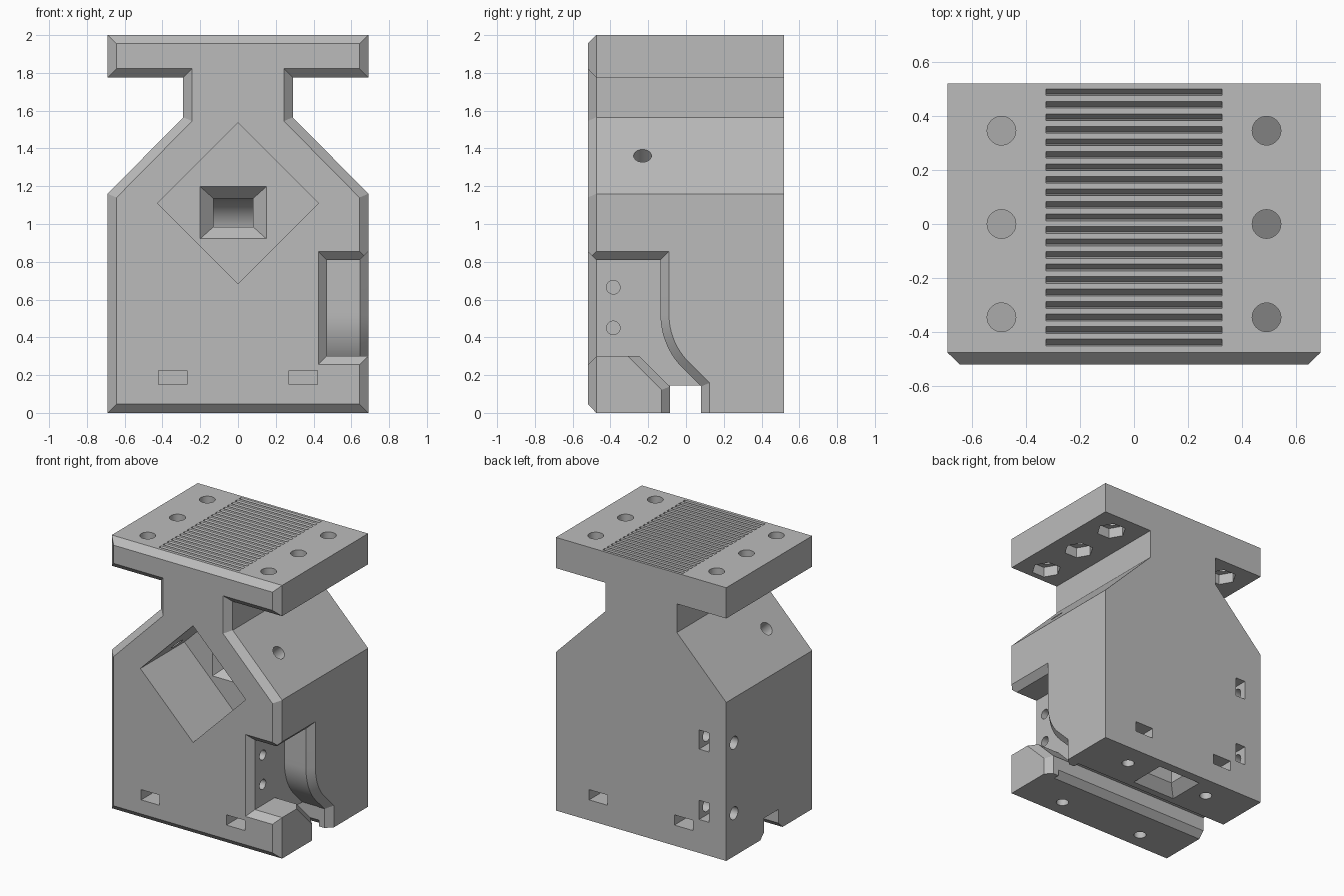
import bpy, bmesh, math
from mathutils import Vector

cube = bpy.data.objects.get("Cube")
if cube:
    bpy.data.objects.remove(cube, do_unlink=True)

grey = bpy.data.materials.new("plain_grey")
grey.use_nodes = True
grey.diffuse_color = (0.5, 0.5, 0.5, 1)
grey.node_tree.nodes["Principled BSDF"].inputs["Base Color"].default_value = (0.5, 0.5, 0.5, 1)


def lofts(name, solids):
    """One object holding several closed solids, each a list of matching rings."""
    bm = bmesh.new()
    for rings in solids:
        rows = [[bm.verts.new(p) for p in ring] for ring in rings]
        n = len(rows[0])
        for a, b in zip(rows, rows[1:]):
            for i in range(n):
                j = (i + 1) % n
                bm.faces.new((a[i], a[j], b[j], b[i]))
        bm.faces.new(rows[0][::-1])
        bm.faces.new(rows[-1])
    bmesh.ops.recalc_face_normals(bm, faces=bm.faces)
    mesh = bpy.data.meshes.new(name)
    bm.to_mesh(mesh)
    bm.free()
    mesh.materials.append(grey)
    obj = bpy.data.objects.new(name, mesh)
    bpy.context.scene.collection.objects.link(obj)
    return obj


def rod(start, end, r, n=32):
    start, end = Vector(start), Vector(end)
    turn = (end - start).to_track_quat('Z', 'Y')
    circle = [turn @ Vector((r * math.cos(k * math.tau / n), r * math.sin(k * math.tau / n), 0))
              for k in range(n)]
    return [[p + c for c in circle] for p in (start, end)]


def box(x0, x1, y0, y1, z0, z1):
    return [[(x0, y, z0), (x1, y, z0), (x1, y, z1), (x0, y, z1)] for y in (y0, y1)]


# Main body: outline with a chamfer round the front edge
def outline(half, y):
    return [(x, y, z) for x, z in half] + [(-x, y, z) for x, z in reversed(half)]


outer = [(.69, 0), (.69, 1.16), (.29, 1.565), (.29, 1.775), (.69, 1.775), (.69, 2)]
inner = [(.643, .047), (.643, 1.14), (.243, 1.545), (.243, 1.822), (.643, 1.822), (.643, 1.955)]
body = lofts("mount_body", [[outline(inner, -.52), outline(outer, -.475), outline(outer, .52)]])


def cut(name, *solids):
    cutter = lofts(name, solids)
    cutter.hide_render = True
    mod = body.modifiers.new(name, 'BOOLEAN')
    mod.operation = 'DIFFERENCE'
    mod.solver = 'EXACT'
    mod.object = cutter
    dg = bpy.context.evaluated_depsgraph_get()
    new = bpy.data.meshes.new_from_object(body.evaluated_get(dg))
    body.modifiers.clear()
    body.data = new
    bpy.data.objects.remove(cutter, do_unlink=True)


# Square pocket standing on its corner
cut("diamond_pocket", [[(.427, y, 1.11), (0, y, 1.537), (-.427, y, 1.11), (0, y, .683)]
                       for y in (-.6, -.01)])


# Rectangular duct from the pocket floor, bending down to the base
def duct_ring(y, z, a, w, h):
    n = Vector((0, math.sin(a), math.cos(a)))
    c = Vector((-.025, y, z))
    return [c + Vector((s * w, 0, 0)) + n * t * h for s, t in ((-1, -1), (1, -1), (1, 1), (-1, 1))]


duct = [duct_ring(-.02, 1.06, 0, .185, .147), duct_ring(.06, 1.06, 0, .105, .075)]
for k in range(13):
    a = k / 12 * math.pi / 2
    duct.append(duct_ring(.19 + .125 * math.sin(a), .935 + .125 * math.cos(a), a, .105, .075))
down = math.pi / 2
duct += [duct_ring(.315, .07, down, .105, .075), duct_ring(.315, -.01, down, .185, .147)]
cut("cable_duct", duct)

# Groove running across the base, with chamfered lips
groove = [(-.086, .146), (.081, .146), (.081, .045), (.136, -.01), (-.141, -.01), (-.086, .045)]
cut("base_groove", [[(x, y, z) for y, z in groove] for x in (-.8, .6)])


# Side recess with a curved back that runs into the groove
def recess_ring(x):
    d = max(0, x - .645)
    ring = [(-.6, .81 + d), (-.135 + d, .81 + d)]
    for k in range(13):
        a = k / 12 * math.pi / 4
        r = .4 - d
        ring.append((.265 - r * math.cos(a), .52 - r * math.sin(a)))
    ring += [(.08 + d, .14 + d * .41), (.08 + d, -.02), (-.085 - d, -.02),
             (-.085 - d, .14 - d * .41), (-.245 - d * 1.41, .3), (-.6, .3)]
    return [(x, y, z) for y, z in ring]


cut("side_recess", [recess_ring(x) for x in (.47, .645, .71)])
cut("recess_front_chamfer",
    [[(.47 - d, y, .3 - d), (.8, y, .3 - d), (.8, y, .81 + d), (.47 - d, y, .81 + d)]
     for y, d in ((-.465, -.01), (-.53, .055))])
cut("recess_holes", *[rod((.55, -.385, z), (.22, -.385, z), .036) for z in (.45, .665)])

# Holes through the sloping shoulders into the pocket
cut("shoulder_holes", *[rod((s * .59, -.23, 1.46), (s * .25, -.23, 1.12), .047) for s in (-1, 1)])

# Top flange: bolt holes, hexagonal nut seats and grip serrations
spots = [(s * .49, y) for s in (-1, 1) for y in (-.345, 0, .345)]
cut("flange_holes", *[rod((x, y, 1.7), (x, y, 2.1), .053) for x, y in spots])
cut("nut_seats", *[rod((x, y, 1.72), (x, y, 1.85), .1, 6) for x, y in spots])
ribs = []
for k in range(21):
    y = .488 - k * .0463
    ribs.append([[(x, y + b, z) for b, z in ((.012, 2.01), (.012, 2), (-.007, 1.97), (-.013, 2), (-.013, 2.01))]
                 for x in (-.325, .325)])
cut("serrations", *ribs)

# Base screw holes with nut slots in the front and back
feet = [(s * .345, t) for s in (-1, 1) for t in (-1, 1)]
cut("base_nut_slots", *[box(x - .075, x + .075, t * .6, t * .27, .15, .225) for x, t in feet])
cut("base_holes", *[rod((x, t * .348, -.1), (x, t * .348, .24), .042) for x, t in feet])

# Side screw holes with upright nut slots in the back
cut("side_nut_slots", *[box(-.55, -.47, .36, .6, z - .07, z + .07) for z in (.315, .83)])
cut("side_holes", *[rod((-.8, .43, z), (-.36, .43, z), .046) for z in (.315, .83)])

bpy.ops.object.select_all(action='DESELECT')
body.select_set(True)
bpy.context.view_layer.objects.active = body
bpy.ops.object.shade_smooth_by_angle(angle=math.radians(30))
